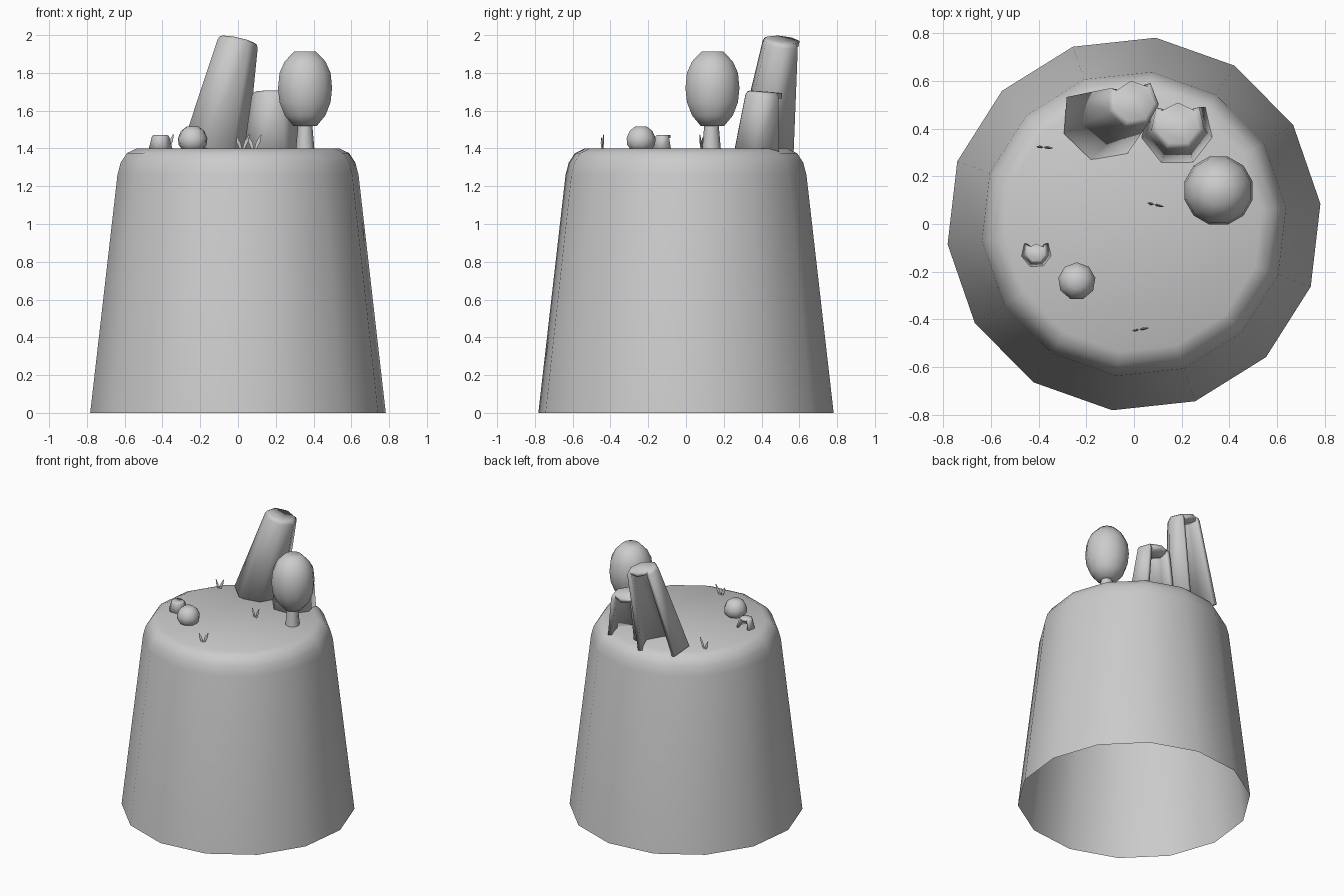
import bpy, bmesh, math
from mathutils import Vector, Matrix

if "Cube" in bpy.data.objects:
    bpy.data.objects.remove(bpy.data.objects["Cube"])


def add_object(name, bm, angle=65):
    bmesh.ops.recalc_face_normals(bm, faces=bm.faces)
    me = bpy.data.meshes.new(name)
    bm.to_mesh(me)
    bm.free()
    ob = bpy.data.objects.new(name, me)
    bpy.context.collection.objects.link(ob)
    bpy.ops.object.select_all(action='DESELECT')
    ob.select_set(True)
    bpy.context.view_layer.objects.active = ob
    bpy.ops.object.shade_smooth_by_angle(angle=math.radians(angle))
    return ob


def lathe(profile, sides, start=0, cap_bottom=False, cap_top=True, skip=()):
    """Stack of regular rings from (radius, z); side columns in skip stay open."""
    bm = bmesh.new()
    rings = []
    for r, z in profile:
        ring = []
        for i in range(sides):
            a = math.radians(start) + math.tau * i / sides
            ring.append(bm.verts.new((r * math.cos(a), r * math.sin(a), z)))
        rings.append(ring)
    for lo, hi in zip(rings, rings[1:]):
        for i in range(sides):
            if i not in skip:
                j = (i + 1) % sides
                bm.faces.new((lo[i], lo[j], hi[j], hi[i]))
    if cap_bottom:
        bm.faces.new(rings[0][::-1])
    if cap_top:
        bm.faces.new(rings[-1])
    return bm


def hollow_stump(name, base, top, r0, r1, start, wall):
    """Seven-sided tapered shell, open at the bottom and on its two rear sides."""
    base, top = Vector(base), Vector(top)
    axis = top - base
    h = axis.length
    lip = r1 * 0.22
    bm = lathe([(r0, 0), (r1, h - lip), (r1 - lip * 0.35, h - lip * 0.3),
                (r1 - lip, h)], 7, start, skip=(0, 1))
    rot = Vector((0, 0, 1)).rotation_difference(axis).to_matrix().to_4x4()
    bm.transform(Matrix.Translation(base) @ rot)
    ob = add_object(name, bm)
    sol = ob.modifiers.new("wall", 'SOLIDIFY')
    sol.thickness = wall
    sol.offset = -1
    return ob


# Rock pillar: open underneath, rounded rim
add_object("rock_pillar", lathe(
    [(0.787, 0), (0.642, 1.26), (0.625, 1.325), (0.592, 1.375), (0.54, 1.4)],
    14, 6.2), 80)

# Hollow stumps
hollow_stump("leaning_stump", (-0.13, 0.44, 1.375), (0.0, 0.515, 1.977),
             0.18, 0.112, 46.5, 0.03)
hollow_stump("medium_stump", (0.18, 0.395, 1.375), (0.185, 0.42, 1.70),
             0.155, 0.115, 39, 0.03)
hollow_stump("small_stump", (-0.41, -0.12, 1.395), (-0.41, -0.12, 1.47),
             0.065, 0.048, 39, 0.015)

# Tree: short trunk and egg-shaped crown
bm = lathe([(0.05, 1.39), (0.037, 1.54)], 8)
bm.transform(Matrix.Translation((0.355, 0.135, 0)))
add_object("tree_trunk", bm)
bm = lathe([(0.065, 1.52), (0.112, 1.575), (0.14, 1.645), (0.148, 1.72),
            (0.14, 1.80), (0.112, 1.86), (0.06, 1.913)], 12, 15, True)
bm.transform(Matrix.Translation((0.355, 0.14, 0)))
add_object("tree_crown", bm)

# Round bush
bm = lathe([(0.05, 1.385), (0.076, 1.42), (0.079, 1.455), (0.062, 1.493),
            (0.033, 1.515)], 9, 10, True)
bm.transform(Matrix.Translation((-0.24, -0.24, 0)))
add_object("round_bush", bm)


# Grass tufts: two slim leaning blades each
def blade(bm, lean, height):
    rings = []
    for t, w in ((0, 0.006), (0.55, 0.011), (1, 0.003)):
        x, z = lean * t + (0.006 if lean > 0 else -0.006), height * t
        rings.append([bm.verts.new(p) for p in
                      ((x - w, 0, z), (x, -w * 0.5, z), (x + w, 0, z), (x, w * 0.5, z))])
    for lo, hi in zip(rings, rings[1:]):
        for i in range(4):
            j = (i + 1) % 4
            bm.faces.new((lo[i], lo[j], hi[j], hi[i]))
    bm.faces.new(rings[-1])


for n, (x, y, turn) in enumerate(((-0.38, 0.322, -5), (0.085, 0.082, -13),
                                  (0.022, -0.443, 10))):
    bm = bmesh.new()
    blade(bm, 0.032, 0.08)
    blade(bm, -0.022, 0.065)
    bm.transform(Matrix.Translation((x, y, 1.393)) @ Matrix.Rotation(math.radians(turn), 4, 'Z'))
    add_object(f"grass_tuft_{n + 1}", bm)
